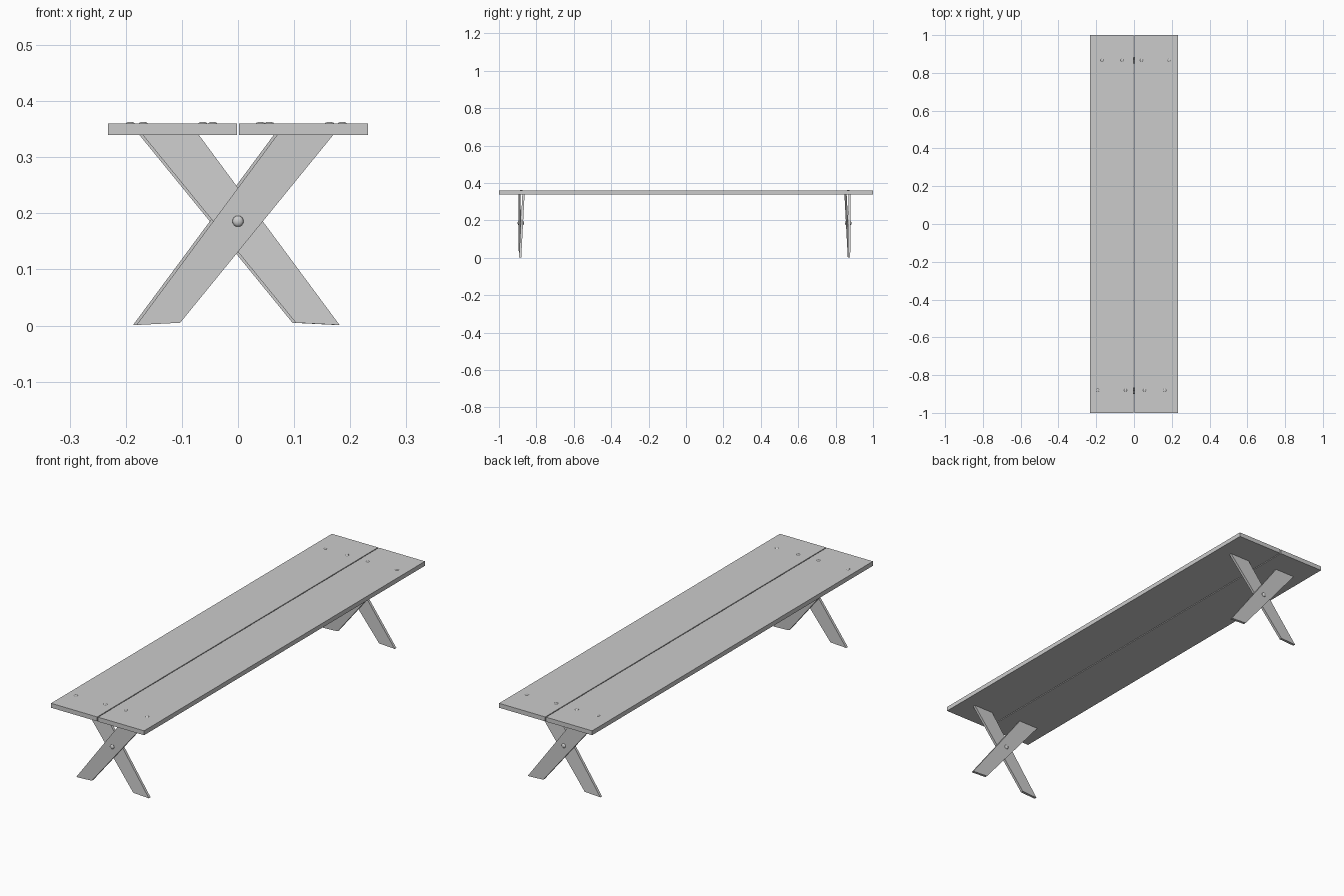
import bpy, bmesh, math
from mathutils import Matrix

if "Cube" in bpy.data.objects:
    bpy.data.objects.remove(bpy.data.objects["Cube"])


def finish(name, bm, matrix=Matrix.Identity(4)):
    bm.transform(matrix)
    bmesh.ops.recalc_face_normals(bm, faces=bm.faces)
    mesh = bpy.data.meshes.new(name)
    bm.to_mesh(mesh)
    bm.free()
    obj = bpy.data.objects.new(name, mesh)
    bpy.context.collection.objects.link(obj)
    return obj


def plank(name, x):
    bm = bmesh.new()
    bmesh.ops.create_cube(bm, size=1)
    finish(name, bm, Matrix.Translation((x, 0, 0.35)) @ Matrix.Diagonal((0.23, 2, 0.02, 1)))


def leg(name, side, y_bottom, y_top, matrix):
    # slanted board outline in x/z, leaning in y from bottom to top
    outline = [(-0.181, 0.001), (-0.103, 0.005), (0.17, 0.34), (0.07, 0.34)]
    bm = bmesh.new()
    rings = []
    for half in (-0.006, 0.006):
        rings.append([bm.verts.new((side * x, y_bottom + (y_top - y_bottom) * z / 0.34 + half, z))
                      for x, z in outline])
    a, b = rings
    bm.faces.new(a)
    bm.faces.new(b[::-1])
    for i in range(4):
        j = (i + 1) % 4
        bm.faces.new((a[i], a[j], b[j], b[i]))
    finish(name, bm, matrix)


def dome(name, radius, height, matrix):
    # flattened half-ball bolt head
    bm = bmesh.new()
    bmesh.ops.create_uvsphere(bm, u_segments=16, v_segments=8, radius=1)
    cut = bmesh.ops.bisect_plane(bm, geom=bm.verts[:] + bm.edges[:] + bm.faces[:],
                                 plane_co=(0, 0, 0), plane_no=(0, 0, 1), clear_inner=True)
    rim = [e for e in bm.edges if e.is_boundary]
    bmesh.ops.contextual_create(bm, geom=rim)
    for f in bm.faces:
        f.smooth = len(f.verts) < 5
    finish(name, bm, matrix @ Matrix.Diagonal((radius, radius, height, 1)))


# seat planks
plank("seat_plank_left", -0.117)
plank("seat_plank_right", 0.117)

# crossed leg pair at each end; the back one is turned half round
ends = {"front": Matrix.Identity(4),
        "back": Matrix.Translation((-0.006, -0.016, 0)) @ Matrix.Rotation(math.pi, 4, 'Z')}
for end, m in ends.items():
    leg(end + "_outer_leg", 1, -0.888, -0.890, m)
    leg(end + "_inner_leg", -1, -0.887, -0.869, m)
    # pivot bolt heads on both faces of the crossing
    dome(end + "_pivot_bolt_outer", 0.01, 0.006,
         m @ Matrix.Translation((0, -0.895, 0.186)) @ Matrix.Rotation(math.pi / 2, 4, 'X'))
    dome(end + "_pivot_bolt_inner", 0.01, 0.006,
         m @ Matrix.Translation((0, -0.871, 0.186)) @ Matrix.Rotation(-math.pi / 2, 4, 'X'))

# seat bolt heads
for end, y, xs in (("front", -0.88, (-0.192, -0.045, 0.056, 0.163)),
                   ("back", 0.867, (-0.169, -0.063, 0.04, 0.186))):
    for i, x in enumerate(xs):
        dome(f"{end}_seat_bolt_{i + 1}", 0.008, 0.003, Matrix.Translation((x, y, 0.36)))
